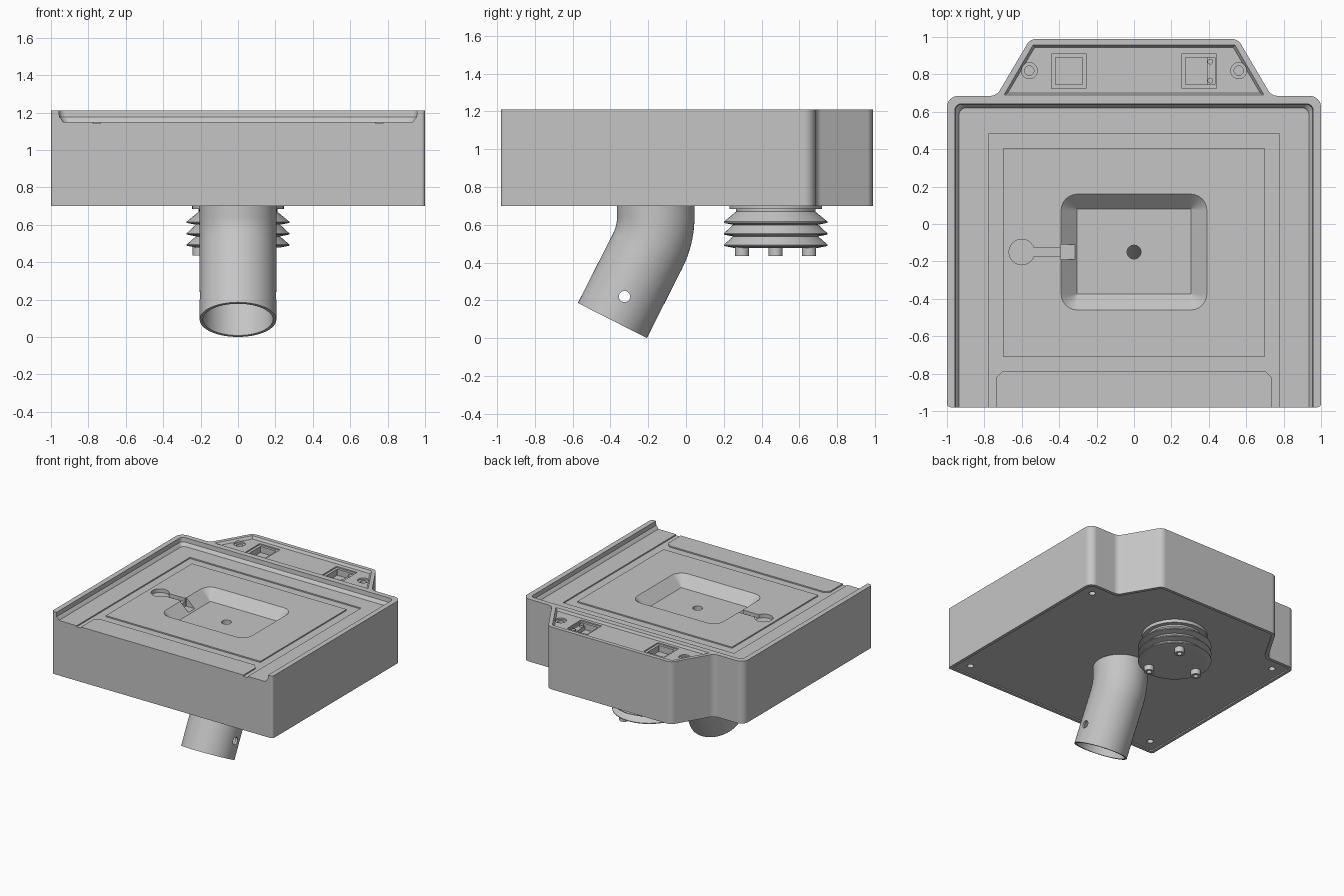
import bpy, bmesh, math
from mathutils import Vector

if "Cube" in bpy.data.objects:
    bpy.data.objects.remove(bpy.data.objects["Cube"], do_unlink=True)

grey = bpy.data.materials.new("plain_grey")
grey.use_nodes = True
colour = (0.56, 0.56, 0.56, 1)
grey.diffuse_color = colour
grey.node_tree.nodes["Principled BSDF"].inputs["Base Color"].default_value = colour


# ---------- helpers ----------
def loft(name, rings, wrap=False):
    """Skin a list of equal-length rings, capped or joined end to end."""
    bm = bmesh.new()
    loops = [[bm.verts.new(p) for p in ring] for ring in rings]
    n = len(loops[0])
    pairs = list(zip(loops, loops[1:]))
    if wrap:
        pairs.append((loops[-1], loops[0]))
    else:
        bm.faces.new(loops[0])
        bm.faces.new(loops[-1])
    for a, b in pairs:
        for i in range(n):
            j = (i + 1) % n
            bm.faces.new((a[i], a[j], b[j], b[i]))
    bmesh.ops.recalc_face_normals(bm, faces=bm.faces)
    mesh = bpy.data.meshes.new(name)
    bm.to_mesh(mesh)
    bm.free()
    mesh.materials.append(grey)
    obj = bpy.data.objects.new(name, mesh)
    bpy.context.scene.collection.objects.link(obj)
    return obj


def rounded(corners, steps=6):
    """Outline from (x, y, radius) corners."""
    out = []
    for i, (x, y, r) in enumerate(corners):
        p = Vector((x, y))
        a = (Vector(corners[i - 1][:2]) - p).normalized()
        b = (Vector(corners[(i + 1) % len(corners)][:2]) - p).normalized()
        half = a.angle(b) / 2
        c = p + (a + b).normalized() * r / math.sin(half)
        start, end = p + a * r / math.tan(half) - c, p + b * r / math.tan(half) - c
        t0 = math.atan2(start.y, start.x)
        dt = math.atan2(end.y, end.x) - t0
        dt = (dt + math.pi) % (2 * math.pi) - math.pi
        for k in range(steps + 1):
            t = t0 + dt * k / steps
            out.append((c.x + r * math.cos(t), c.y + r * math.sin(t)))
    return out


def mirrored(half):
    return rounded(half + [(-x, y, r) for x, y, r in reversed(half)])


def rect(x0, x1, y0, y1, r=0.002):
    return rounded([(x0, y0, r), (x1, y0, r), (x1, y1, r), (x0, y1, r)])


def circle(x, y, r, n=32):
    return [(x + r * math.cos(k * math.tau / n), y + r * math.sin(k * math.tau / n))
            for k in range(n)]


def layers(name, *levels):
    """Solid from (z, outline) levels."""
    return loft(name, [[(x, y, z) for x, y in loop] for z, loop in levels])


def prism(name, loop, z0, z1):
    return layers(name, (z0, loop), (z1, loop))


def cut(obj, *cutters):
    for c in cutters:
        c.hide_render = True
        m = obj.modifiers.new("cut", "BOOLEAN")
        m.operation, m.solver, m.object = "DIFFERENCE", "EXACT", c
        bpy.context.view_layer.update()
        ev = obj.evaluated_get(bpy.context.evaluated_depsgraph_get())
        mesh = bpy.data.meshes.new_from_object(ev)
        obj.modifiers.clear()
        obj.data = mesh
        bpy.data.objects.remove(c, do_unlink=True)


def smooth(obj):
    obj.data.shade_smooth()
    obj.data.set_sharp_from_angle(angle=math.radians(30))
    m = obj.modifiers.new("normals", "WEIGHTED_NORMAL")
    m.keep_sharp = True


# ---------- main housing ----------
TOP, BOTTOM, DECK, POCKET, PANEL = 1.21, 0.70, 1.15, 1.07, 1.19
housing = prism("housing", mirrored([(1, -0.98, 0.02), (1, 0.685, 0.06),
                                     (0.735, 0.685, 0.06), (0.555, 0.99, 0.06)]), BOTTOM, TOP)


# sunken deck, open at the front
def deck(inset):
    return rect(-0.965 + inset, 0.965 - inset, -1.2, 0.65 - inset, 0.035)


cut(housing, layers("deck_cut", (DECK, deck(0.03)), (DECK + 0.015, deck(0.02)),
                    (DECK + 0.025, deck(0.01)), (1.3, deck(0))))

# shallow drain channel around the centre plate and the front apron
channel = prism("channel_cut", rect(-0.775, 0.775, -1.3, 0.485), DECK - 0.01, DECK + 0.03)
apron = mirrored([(0.735, -1.4, 0.002), (0.735, -0.82, 0.002), (0.70, -0.785, 0.002)])
cut(channel, prism("plate_keep", rect(-0.7, 0.7, -0.71, 0.405), 1, 1.4),
    prism("apron_keep", apron, 1, 1.4))
cut(housing, channel)

# tapered pocket with its drain hole
mouth = rect(-0.39, 0.39, -0.46, 0.16, 0.088)
cut(housing,
    layers("pocket_cut", (POCKET, rect(-0.305, 0.305, -0.375, 0.08, 0.003)),
           (DECK, mouth), (1.3, mouth)),
    prism("drain_cut", circle(0, -0.15, 0.037), 0.6, 1.12))

# keyhole slot leading into the pocket
cut(housing,
    prism("key_round_cut", circle(-0.6, -0.15, 0.068), 1.12, 1.3),
    prism("key_slot_cut", rect(-0.6, -0.36, -0.175, -0.125), 1.122, 1.3),
    prism("key_notch_cut", rect(-0.392, -0.315, -0.19, -0.11), 1.08, 1.3))

# rear control panel
floor = mirrored([(0.675, 0.70, 0.002), (0.53, 0.945, 0.002)])
edge = mirrored([(0.695, 0.69, 0.002), (0.54, 0.957, 0.002)])
cut(housing, layers("panel_cut", (PANEL, floor), (TOP, edge), (1.3, edge)))
for s in (-1, 1):
    x = 0.348 * s
    outer = 0.42 if s < 0 else 0.432
    inner = sorted((s * 0.275, s * outer))
    cut(housing,
        prism("window_frame_cut", rect(x - 0.093, x + 0.093, 0.725, 0.91), PANEL - 0.01, 1.3),
        prism("window_cut", rect(*inner, 0.745, 0.89), 1.13, 1.3),
        prism("screw_head_cut", circle(0.56 * s, 0.82, 0.043), PANEL - 0.012, 1.3),
        prism("screw_hole_cut", circle(0.56 * s, 0.82, 0.025), 1.13, 1.3))

# underside lip and corner screw holes
cut(housing, prism("underside_cut", mirrored([(0.975, -0.955, 0.02), (0.975, 0.66, 0.04),
                                              (0.72, 0.66, 0.06), (0.54, 0.965, 0.05)]),
                   0.6, BOTTOM + 0.01))
for x in (-0.88, 0.88):
    for y in (-0.86, 0.56):
        cut(housing, prism("base_hole_cut", circle(x, y, 0.025, 20), 0.6, 0.75))
smooth(housing)

# window fittings
prism("window_ledge", rect(0.39, 0.432, 0.745, 0.89), 1.12, 1.16)
for y in (0.767, 0.868):
    smooth(prism("window_pin", circle(0.408, y, 0.015, 16), 1.12, 1.175))

# ---------- bent spout ----------
TILT, BEND, MID = math.radians(26.9), 0.4, -0.16
END = Vector((0, -0.39, 0.093))
aim = Vector((0, -math.sin(TILT), -math.cos(TILT)))
corner_z = END.z + (MID - END.y) / math.tan(TILT)
arc_z = corner_z + BEND * math.tan(TILT / 2)
path = [(Vector((0, MID, 0.72)), 0)]
for k in range(13):
    a = TILT * k / 12
    path.append((Vector((0, MID - BEND * (1 - math.cos(a)), arc_z - BEND * math.sin(a))), a))
path.append((END, TILT))


def spout_ring(centre, a, r):
    side = Vector((0, math.cos(a), -math.sin(a)))
    return [centre + Vector((x, 0, 0)) + side * y for x, y in circle(0, 0, r, 64)]


spout = loft("spout", [spout_ring(c, a, 0.205) for c, a in path]
             + [spout_ring(c, a, 0.187) for c, a in reversed(path)], wrap=True)
pin_y, pin_z = (END - aim * 0.142).yz
cut(spout, loft("spout_hole_cut", [[(x, pin_y + u, pin_z + v) for u, v in circle(0, 0, 0.03, 24)]
                                   for x in (-0.4, 0.4)]))
smooth(spout)

# ---------- ribbed connector ----------
CY = 0.475
profile = [(0.245, 0.72), (0.245, 0.684), (0.21, 0.684), (0.21, 0.67)]
for z in (0.61, 0.548, 0.488):
    profile += [(0.275, z + 0.006), (0.275, z), (0.225, z - 0.01)]
smooth(layers("ribbed_connector", *[(z, circle(0, CY, r, 64)) for r, z in profile]))

# three hollow pegs under the connector
for k in range(3):
    a = math.pi + k * math.tau / 3
    px, py = 0.205 * math.cos(a), CY + 0.205 * math.sin(a)
    peg = prism("peg", circle(px, py, 0.037), 0.435, 0.50)
    cut(peg, prism("peg_bore_cut", circle(px, py, 0.019), 0.4, 0.47))
    smooth(peg)
